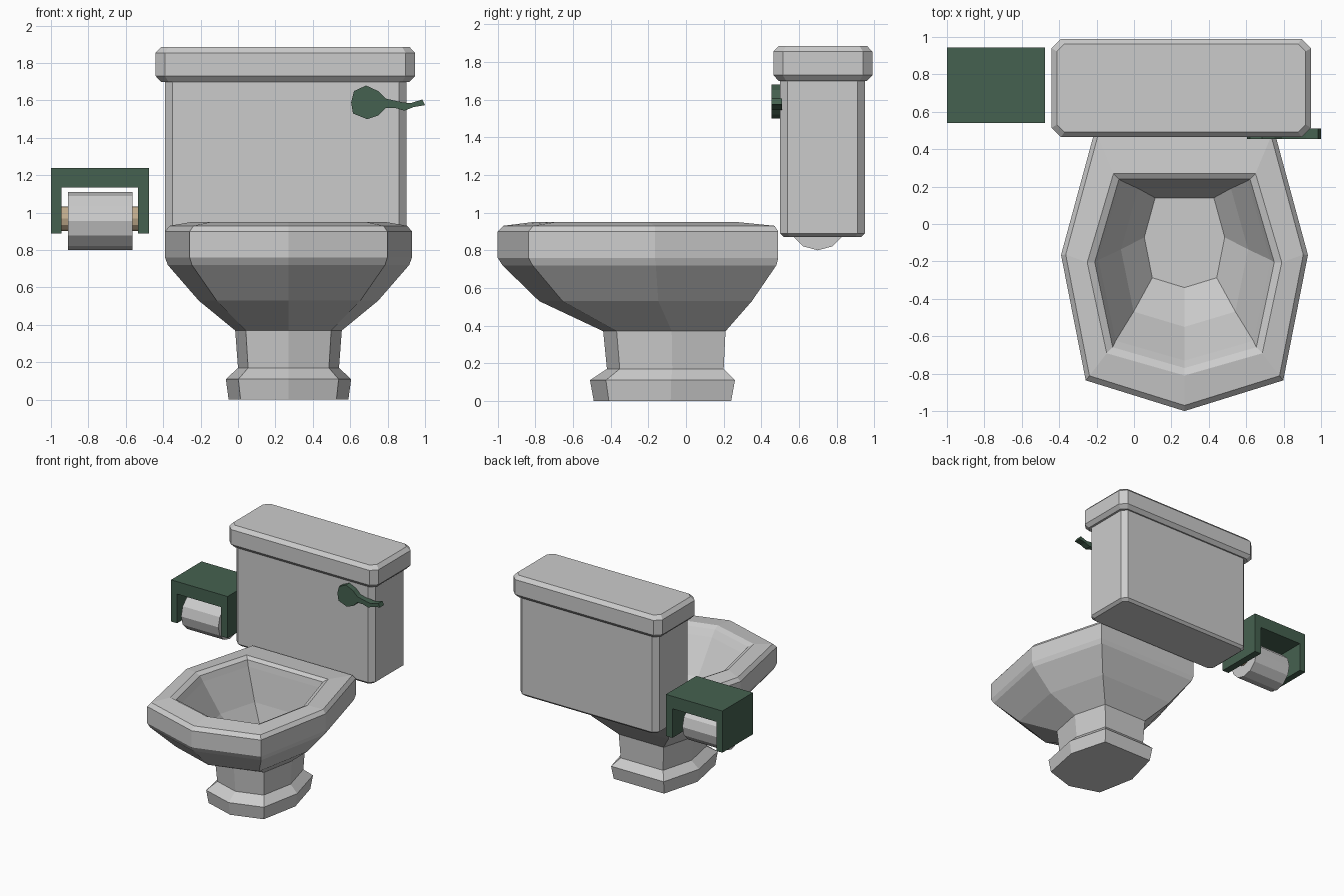
import bpy, math

if "Cube" in bpy.data.objects:
    bpy.data.objects.remove(bpy.data.objects["Cube"])


def make_mesh(name, verts, faces, color=None):
    me = bpy.data.meshes.new(name)
    me.from_pydata(verts, [], faces)
    me.update()
    ob = bpy.data.objects.new(name, me)
    bpy.context.collection.objects.link(ob)
    if color:
        mat = bpy.data.materials.new(name + "_colour")
        mat.diffuse_color = color
        mat.use_nodes = True
        mat.node_tree.nodes["Principled BSDF"].inputs["Base Color"].default_value = mat.diffuse_color
        me.materials.append(mat)
    return ob


def loft(name, rings, color=None):
    """Skin equal-length rings and cap both ends."""
    n = len(rings[0])
    verts = [p for r in rings for p in r]
    faces = [(i * n + j, i * n + (j + 1) % n, (i + 1) * n + (j + 1) % n, (i + 1) * n + j)
             for i in range(len(rings) - 1) for j in range(n)]
    faces.append(tuple(reversed(range(n))))
    faces.append(tuple(range(len(verts) - n, len(verts))))
    return make_mesh(name, verts, faces, color)


def bowl_ring(half, front, back, z):
    """Seven-sided bowl outline: pointed front, flat back."""
    shape = [(0, 0), (0.8, 0.11), (1, 0.56), (0.73, 1), (-0.73, 1), (-1, 0.56), (-0.8, 0.11)]
    return [(0.27 + u * half, front + v * (back - front), z) for u, v in shape]


def box_ring(cx, cy, hx, hy, c, z):
    """Rectangle with chamfered corners."""
    pts = [(-hx + c, -hy), (hx - c, -hy), (hx, -hy + c), (hx, hy - c),
           (hx - c, hy), (-hx + c, hy), (-hx, hy - c), (-hx, -hy + c)]
    return [(cx + x, cy + y, z) for x, y in pts]


def extrude_y(name, profile, y0, y1, color):
    return loft(name, [[(x, y, z) for x, z in profile] for y in (y1, y0)], color)


def tube_x(name, x0, x1, y, z, r, sides, color=None):
    ang = [2 * math.pi * i / sides for i in range(sides)]
    return loft(name, [[(x, y + r * math.cos(a), z + r * math.sin(a)) for a in ang]
                       for x in (x0, x1)], color)


GREEN = (0.06, 0.12, 0.08, 1)
TAN = (0.55, 0.42, 0.27, 1)

# Foot, column, bowl and hollow interior in one skin
bowl_profile = [
    (0.32, -0.49, 0.24, 0.0), (0.335, -0.51, 0.26, 0.11),
    (0.27, -0.42, 0.20, 0.17), (0.285, -0.44, 0.21, 0.37),
    (0.48, -0.78, 0.35, 0.53), (0.645, -0.975, 0.48, 0.72),
    (0.66, -1.0, 0.49, 0.76), (0.66, -1.0, 0.49, 0.90), (0.635, -0.97, 0.47, 0.93),
    (0.52, -0.81, 0.27, 0.95), (0.48, -0.77, 0.24, 0.93),
    (0.46, -0.73, 0.23, 0.88), (0.34, -0.55, 0.19, 0.62), (0.215, -0.34, 0.14, 0.43)]
loft("toilet_bowl", [bowl_ring(*p) for p in bowl_profile])

# Water tank and lid
loft("tank", [box_ring(0.255, 0.725, hx, hy, c, z) for hx, hy, c, z in
              [(0.62, 0.205, 0.03, 0.87), (0.645, 0.225, 0.04, 0.89), (0.645, 0.225, 0.04, 1.72)]])
loft("tank_lid", [box_ring(0.253, 0.727, hx, hy, c, z) for hx, hy, c, z in
                  [(0.665, 0.235, 0.04, 1.70), (0.693, 0.263, 0.05, 1.73),
                   (0.693, 0.263, 0.05, 1.855), (0.665, 0.235, 0.04, 1.885)]])

# Flush lever
lever = [(0.605, 1.59), (0.615, 1.53), (0.69, 1.50), (0.75, 1.52), (0.79, 1.56),
         (0.84, 1.56), (0.89, 1.545), (0.94, 1.565), (1.0, 1.575), (0.985, 1.605),
         (0.92, 1.585), (0.88, 1.59), (0.79, 1.61), (0.75, 1.65), (0.685, 1.68), (0.62, 1.65)]
extrude_y("flush_lever", lever, 0.455, 0.51, GREEN)

# Paper holder bracket, spindle and roll
bracket = [(-1.0, 0.89), (-0.945, 0.89), (-0.945, 1.135), (-0.535, 1.135),
           (-0.535, 0.89), (-0.475, 0.89), (-0.475, 1.24), (-1.0, 1.24)]
extrude_y("holder_bracket", bracket, 0.54, 0.945, GREEN)
tube_x("spindle", -0.95, -0.53, 0.70, 0.968, 0.066, 12, TAN)
tube_x("paper_roll", -0.91, -0.565, 0.70, 0.955, 0.155, 12)
